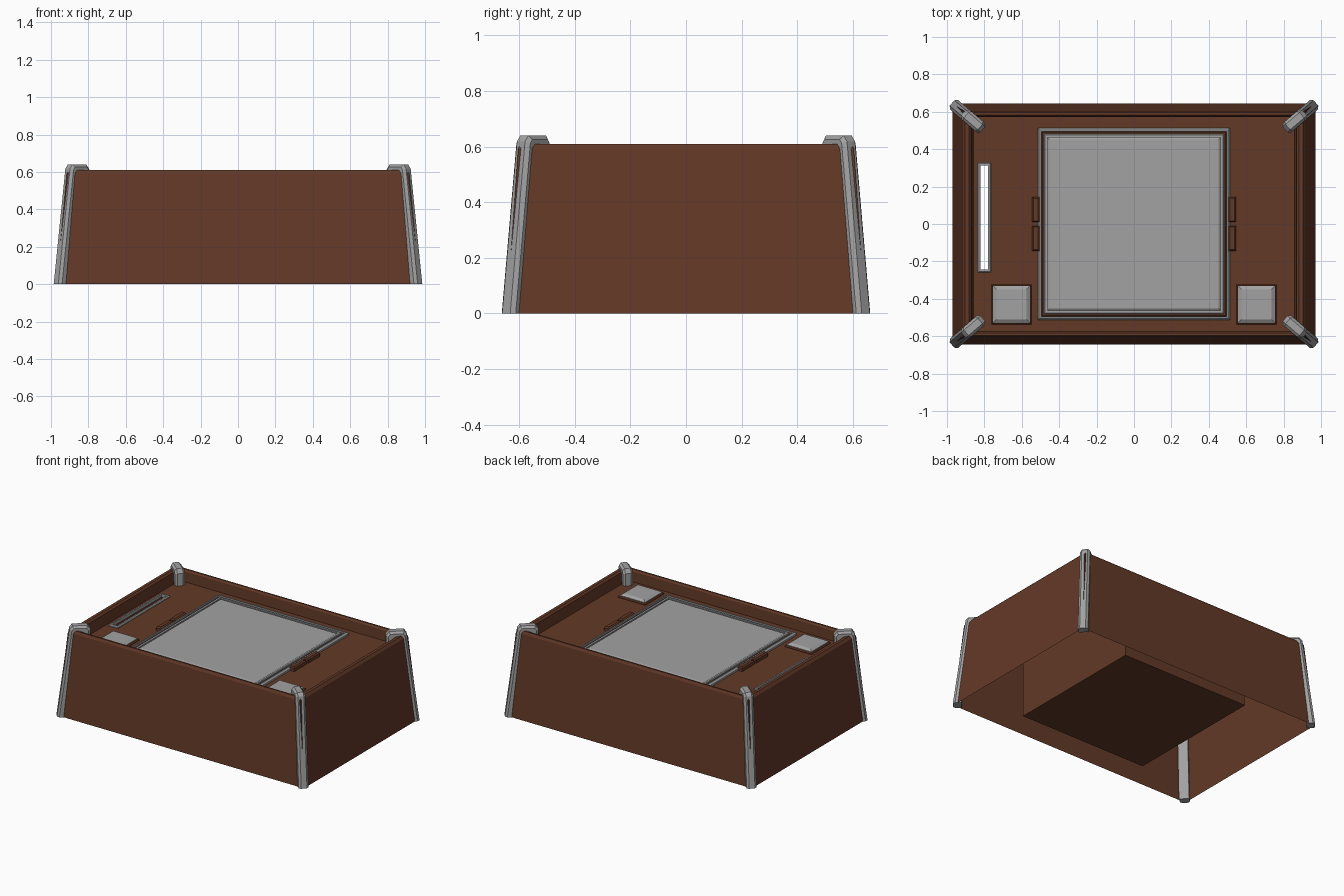
import bpy, bmesh
from mathutils import Vector

if "Cube" in bpy.data.objects:
    bpy.data.objects.remove(bpy.data.objects["Cube"])


def material(name, rgb):
    m = bpy.data.materials.new(name)
    m.diffuse_color = (*rgb, 1)
    m.use_nodes = True
    m.node_tree.nodes["Principled BSDF"].inputs["Base Color"].default_value = m.diffuse_color
    return m


BROWN = material("dark brown", (0.125, 0.041, 0.020))
GRAY = material("mid gray", (0.36, 0.36, 0.36))
PLATE = 0.525


def finish(name, bm, mat):
    me = bpy.data.meshes.new(name)
    bmesh.ops.recalc_face_normals(bm, faces=bm.faces)
    bm.to_mesh(me)
    bm.free()
    ob = bpy.data.objects.new(name, me)
    bpy.context.collection.objects.link(ob)
    me.materials.append(mat)
    return ob


def loft(name, loops, mat, at=(0, 0), bottom=False, top=False, closed=False):
    """Skin a stack of rectangles given as (half x, half y, z)."""
    bm = bmesh.new()
    rings = [[bm.verts.new((at[0] + sx * hx, at[1] + sy * hy, z))
              for sx, sy in ((-1, -1), (1, -1), (1, 1), (-1, 1))]
             for hx, hy, z in loops]
    pairs = list(zip(rings, rings[1:]))
    if closed:
        pairs.append((rings[-1], rings[0]))
    for a, b in pairs:
        for i in range(4):
            j = (i + 1) % 4
            bm.faces.new((a[i], a[j], b[j], b[i]))
    if bottom:
        bm.faces.new(rings[0][::-1])
    if top:
        bm.faces.new(rings[-1])
    return finish(name, bm, mat)


def ring(name, hx, hy, w, h, mat, at=(0, 0), bevel=0.006):
    """Rectangular frame standing on the top plate."""
    z0, z1 = PLATE - 0.01, PLATE + h
    return loft(name, [(hx, hy, z0), (hx, hy, z1 - bevel), (hx - bevel, hy - bevel, z1),
                       (hx - w, hy - w, z1), (hx - w, hy - w, z0)], mat, at, closed=True)


# Tapered outer walls with rolled rim, open underneath
loft("cabinet_walls", [(0.97, 0.645, 0), (0.915, 0.604, 0.592), (0.903, 0.595, 0.61),
                       (0.882, 0.583, 0.61), (0.870, 0.575, 0.598), (0.858, 0.572, PLATE)], BROWN)

# Top plate with a slot cut right through
bm = bmesh.new()
xs, ys = (-0.858, -0.82, -0.78, 0.858), (-0.572, -0.245, 0.315, 0.572)
grid = [[bm.verts.new((x, y, PLATE)) for y in ys] for x in xs]
for i in range(3):
    for j in range(3):
        if (i, j) != (1, 1):
            bm.faces.new((grid[i][j], grid[i + 1][j], grid[i + 1][j + 1], grid[i][j + 1]))
finish("top_plate", bm, BROWN)
ring("slot_frame", 0.036, 0.295, 0.016, 0.012, GRAY, (-0.8, 0.035))

# Inner box under the screen
loft("inner_box", [(0.5, 0.51, 0.035), (0.5, 0.51, PLATE - 0.002)], BROWN, bottom=True)

# Screen with nested frames
ring("screen_outer_frame", 0.512, 0.512, 0.018, 0.022, GRAY, bevel=0.01)
ring("screen_brown_frame", 0.496, 0.496, 0.018, 0.014, BROWN)
ring("screen_inner_frame", 0.48, 0.48, 0.018, 0.022, GRAY, bevel=0.004)
loft("screen", [(0.464, 0.464, PLATE), (0.464, 0.464, PLATE + 0.012),
                (0.452, 0.452, PLATE + 0.02)], GRAY, top=True)

for sx, side in ((-1, "left"), (1, "right")):
    # Button pads near the front corners
    at = (sx * 0.655, -0.43)
    ring("pad_border_" + side, 0.107, 0.107, 0.012, 0.01, BROWN, at)
    loft("pad_" + side, [(0.098, 0.098, PLATE), (0.098, 0.098, PLATE + 0.014),
                         (0.08, 0.08, PLATE + 0.026)], GRAY, at, top=True)
    for sy, end in ((-1, "front"), (1, "back")):
        # Latches beside the screen
        loft(f"latch_{side}_{end}", [(0.02, 0.067, PLATE), (0.02, 0.067, PLATE + 0.022),
                                     (0.012, 0.06, PLATE + 0.03)], BROWN,
             (sx * 0.525, sy * 0.077), top=True)

        # Diagonal corner leg, hooked over the rim
        profile = [(0, 0), (0.082, 0.618), (0.1, 0.64), (0.198, 0.64),
                   (0.218, 0.612), (0.218, PLATE - 0.01), (0.12, PLATE - 0.01), (0.055, 0)]
        inward = Vector((-0.76, -0.65, 0)).normalized()
        across = Vector((inward.y, -inward.x, 0))
        foot = Vector((0.973, 0.647, 0))
        bm = bmesh.new()
        rows = []
        for w in (-0.033, 0.033):
            pts = [foot + inward * d + across * w + Vector((0, 0, z)) for d, z in profile]
            rows.append([bm.verts.new((p.x * sx, p.y * sy, p.z)) for p in pts])
        n = len(profile)
        bm.faces.new(rows[0])
        bm.faces.new(rows[1][::-1])
        for i in range(n):
            j = (i + 1) % n
            bm.faces.new((rows[0][i], rows[0][j], rows[1][j], rows[1][i]))
        # Chamfer the long outer edges only
        outline = [e for r in rows for e in
                   (bm.edges.get((r[i], r[i + 1])) for i in range(5))]
        bmesh.ops.bevel(bm, geom=outline, offset=0.014, segments=1, affect='EDGES')
        finish(f"leg_{side}_{end}", bm, GRAY)
